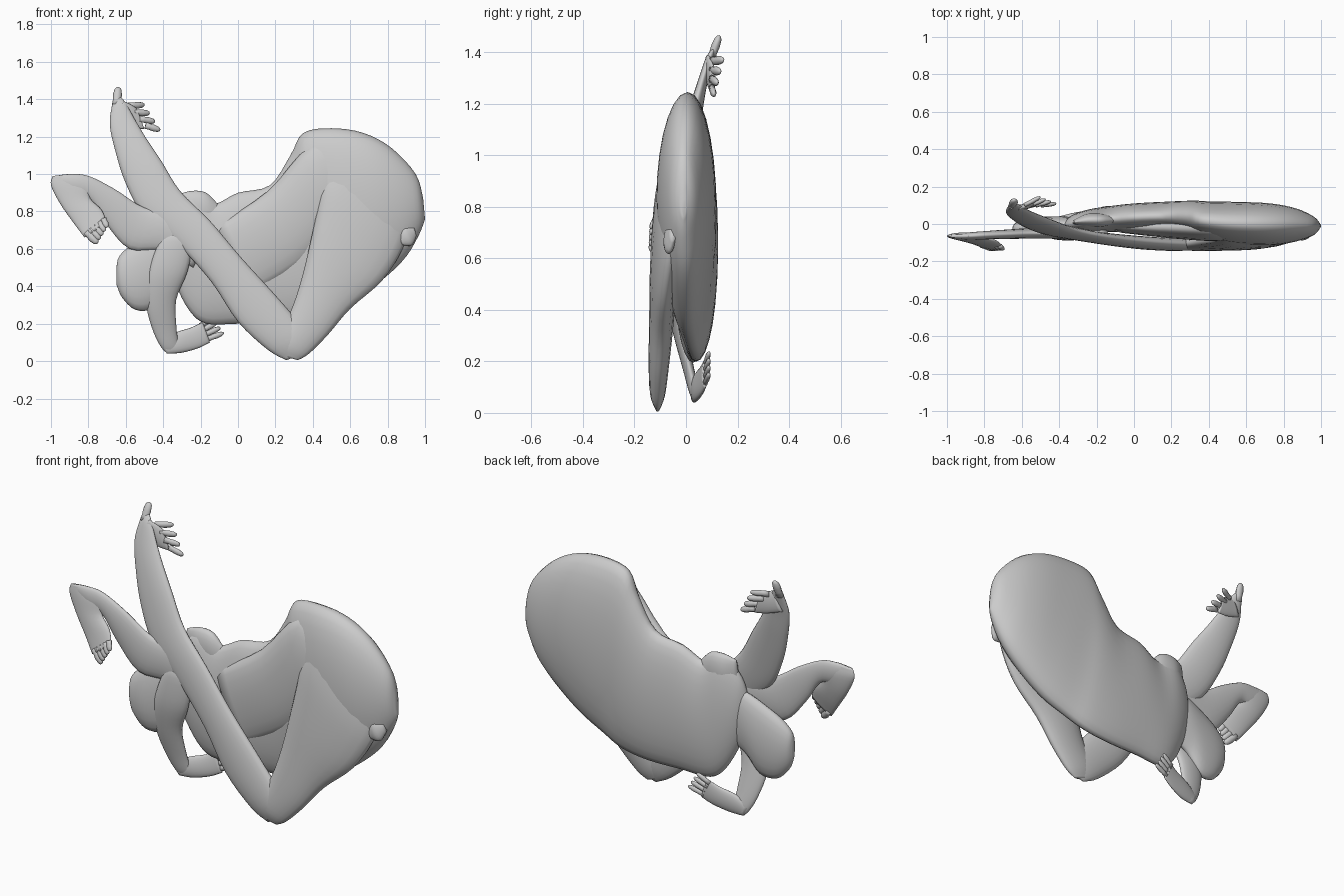
import bpy, bmesh, math
from mathutils import Vector


def spline(rows, steps):
    # Catmull-Rom interpolation of section parameters
    out = []
    n = len(rows)
    for i in range(n - 1):
        a, b, c, d = (rows[max(0, min(n - 1, i + k))] for k in (-1, 0, 1, 2))
        for s in range(steps):
            t = s / steps
            out.append([0.5 * (2 * q + (r - p) * t + (2 * p - 5 * q + 4 * r - w) * t * t
                               + (3 * q - p - 3 * r + w) * t ** 3)
                        for p, q, r, w in zip(a, b, c, d)])
    out.append(list(rows[-1]))
    return out


def make(name, rings):
    bm = bmesh.new()
    vs = [[bm.verts.new(p) for p in ring] for ring in rings]
    n = len(vs[0])
    for a, b in zip(vs, vs[1:]):
        for j in range(n):
            k = (j + 1) % n
            bm.faces.new((a[j], a[k], b[k], b[j]))
    bm.faces.new(vs[0])
    bm.faces.new(vs[-1])
    bmesh.ops.recalc_face_normals(bm, faces=bm.faces)
    for f in bm.faces:
        f.smooth = True
    me = bpy.data.meshes.new(name)
    bm.to_mesh(me)
    bm.free()
    ob = bpy.data.objects.new(name, me)
    bpy.context.collection.objects.link(ob)
    return ob


def loft(name, rows, steps=4, n=20):
    # each row: edge point A (x, z), edge point B (x, z), depth centre, half depth
    rings = []
    for x1, z1, x2, z2, yc, t in spline(rows, steps):
        ring = []
        for j in range(n):
            c, s = math.cos(j * math.tau / n), math.sin(j * math.tau / n)
            ring.append(((x1 + x2) / 2 + (x1 - x2) / 2 * c, yc + t * s,
                         (z1 + z2) / 2 + (z1 - z2) / 2 * c))
        rings.append(ring)
    return make(name, rings)


def digit(name, p0, p1, r):
    p0, p1 = Vector(p0), Vector(p1)
    d = p1 - p0
    u = d.cross(Vector((0, 1, 0))).normalized()
    v = d.cross(u).normalized()
    rings = []
    for t, k in ((0, 1), (0.3, 0.9), (0.55, 1), (0.85, 0.8), (0.97, 0.45), (1, 0.1)):
        rings.append([p0 + d * t + (u * math.cos(a * math.tau / 8)
                      + v * 0.7 * math.sin(a * math.tau / 8)) * r * k for a in range(8)])
    make(name, rings)


# curled torso with the broad hips at the right
loft("torso", [
    (0.99, 0.87, 1.00, 0.76, -0.01, 0.01),
    (0.95, 1.00, 0.97, 0.68, -0.01, 0.05),
    (0.82, 1.14, 0.90, 0.56, -0.005, 0.09),
    (0.67, 1.22, 0.79, 0.45, -0.002, 0.112),
    (0.50, 1.245, 0.64, 0.34, 0.005, 0.113),
    (0.35, 1.22, 0.49, 0.27, 0.02, 0.10),
    (0.28, 1.10, 0.36, 0.22, 0.035, 0.09),
    (0.17, 0.94, 0.20, 0.20, 0.04, 0.08),
    (0.00, 0.90, 0.00, 0.20, 0.035, 0.075),
    (-0.13, 0.84, -0.17, 0.20, 0.025, 0.068),
    (-0.25, 0.89, -0.26, 0.27, 0.015, 0.06),
    (-0.34, 0.80, -0.33, 0.40, 0.0, 0.045),
    (-0.38, 0.68, -0.36, 0.48, -0.01, 0.02)], n=28)

# far thigh folded against the belly, its hip end sunk into the torso
loft("far_thigh", [
    (0.62, 1.10, 0.80, 0.80, 0.0, 0.05),
    (0.40, 1.16, 0.58, 0.72, -0.025, 0.065),
    (0.16, 0.91, 0.32, 0.50, -0.02, 0.06),
    (-0.12, 0.72, 0.05, 0.35, -0.01, 0.04)])

# near thigh, from hip down to the knee
loft("near_thigh", [
    (0.58, 1.14, 0.92, 0.76, -0.03, 0.05),
    (0.46, 0.98, 0.88, 0.60, -0.062, 0.06),
    (0.41, 0.74, 0.77, 0.43, -0.085, 0.054),
    (0.34, 0.44, 0.60, 0.28, -0.095, 0.048),
    (0.27, 0.24, 0.48, 0.14, -0.105, 0.04),
    (0.19, 0.12, 0.38, 0.04, -0.11, 0.03),
    (0.20, 0.04, 0.32, 0.005, -0.11, 0.01)])

# long near limb, running straight from the knee up to the open hand
loft("near_long_limb", [
    (0.40, 0.06, 0.26, 0.005, -0.11, 0.01),
    (0.36, 0.16, 0.16, 0.06, -0.11, 0.033),
    (0.22, 0.33, 0.00, 0.21, -0.105, 0.035),
    (0.02, 0.55, -0.14, 0.42, -0.09, 0.033),
    (-0.15, 0.75, -0.31, 0.61, -0.068, 0.03),
    (-0.31, 0.91, -0.50, 0.77, -0.035, 0.032),
    (-0.41, 1.07, -0.60, 0.95, 0.0, 0.032),
    (-0.49, 1.19, -0.655, 1.12, 0.033, 0.028),
    (-0.55, 1.29, -0.685, 1.26, 0.062, 0.02),
    (-0.60, 1.38, -0.675, 1.36, 0.09, 0.016),
    (-0.625, 1.41, -0.66, 1.40, 0.105, 0.009)])
loft("open_palm", [
    (-0.61, 1.39, -0.66, 1.28, 0.085, 0.015),
    (-0.57, 1.37, -0.57, 1.25, 0.095, 0.014),
    (-0.54, 1.35, -0.50, 1.24, 0.105, 0.009)])
digit("open_thumb", (-0.65, 0.095, 1.37), (-0.64, 0.13, 1.465), 0.024)
for i in range(4):
    digit("open_finger", (-0.585 + 0.03 * i, 0.10, 1.365 - 0.035 * i),
          (-0.50 + 0.028 * i, 0.145 - 0.012 * i, 1.37 - 0.045 * i), 0.018)

# far shin, crossing out to the heel at the left
loft("far_shin", [
    (-0.14, 0.70, -0.24, 0.50, -0.045, 0.025),
    (-0.32, 0.79, -0.40, 0.59, -0.05, 0.028),
    (-0.50, 0.82, -0.58, 0.60, -0.05, 0.028),
    (-0.66, 0.92, -0.71, 0.74, -0.055, 0.025),
    (-0.80, 0.99, -0.79, 0.86, -0.06, 0.022),
    (-0.90, 1.00, -0.87, 0.88, -0.065, 0.02),
    (-0.98, 0.99, -0.96, 0.92, -0.065, 0.01)])

# far foot hanging down from the heel
loft("far_foot", [
    (-0.99, 0.99, -0.88, 1.00, -0.065, 0.008),
    (-1.00, 0.94, -0.80, 0.94, -0.065, 0.02),
    (-0.95, 0.84, -0.79, 0.87, -0.075, 0.022),
    (-0.88, 0.74, -0.73, 0.81, -0.095, 0.02),
    (-0.82, 0.66, -0.70, 0.74, -0.12, 0.014)])
for i in range(5):
    t = i / 4
    digit("toe", (-0.81 + 0.09 * t, -0.115, 0.69 + 0.07 * t),
          (-0.75 + 0.05 * t, -0.137, 0.63 + 0.085 * t), 0.022 - 0.005 * t)

# head tucked at the lower left, widening toward the neck
loft("head", [
    (-0.65, 0.50, -0.65, 0.41, -0.025, 0.01),
    (-0.635, 0.56, -0.62, 0.34, -0.025, 0.035),
    (-0.57, 0.62, -0.55, 0.275, -0.02, 0.05),
    (-0.46, 0.68, -0.46, 0.28, -0.012, 0.052),
    (-0.36, 0.72, -0.38, 0.37, -0.005, 0.045),
    (-0.27, 0.72, -0.29, 0.42, 0.0, 0.03)])

# near arm: raised shoulder, elbow at the bottom, forearm turned back
loft("near_upper_arm", [
    (-0.37, 0.695, -0.29, 0.69, -0.058, 0.008),
    (-0.42, 0.64, -0.245, 0.64, -0.063, 0.022),
    (-0.48, 0.47, -0.27, 0.48, -0.055, 0.03),
    (-0.49, 0.30, -0.33, 0.33, -0.025, 0.027),
    (-0.45, 0.15, -0.33, 0.19, 0.01, 0.022),
    (-0.40, 0.06, -0.32, 0.11, 0.03, 0.018),
    (-0.36, 0.04, -0.31, 0.06, 0.035, 0.006)])
loft("near_forearm", [
    (-0.41, 0.10, -0.38, 0.04, 0.03, 0.012),
    (-0.34, 0.15, -0.30, 0.045, 0.04, 0.02),
    (-0.25, 0.18, -0.21, 0.07, 0.06, 0.016),
    (-0.19, 0.21, -0.15, 0.10, 0.075, 0.012)])
for i in range(4):
    digit("near_finger", (-0.20 + 0.012 * i, 0.075, 0.19 - 0.024 * i),
          (-0.13 + 0.018 * i, 0.09, 0.235 - 0.028 * i), 0.015)

# small fold at the seat and bump on the far shoulder
loft("seat_fold", [
    (0.86, 0.66, 0.88, 0.62, -0.07, 0.01),
    (0.88, 0.72, 0.93, 0.62, -0.065, 0.022),
    (0.94, 0.72, 0.955, 0.67, -0.05, 0.012)])
loft("far_shoulder", [
    (-0.32, 0.89, -0.33, 0.76, 0.01, 0.01),
    (-0.25, 0.91, -0.26, 0.70, 0.02, 0.035),
    (-0.17, 0.90, -0.16, 0.70, 0.02, 0.035),
    (-0.10, 0.83, -0.10, 0.70, 0.02, 0.015)])
